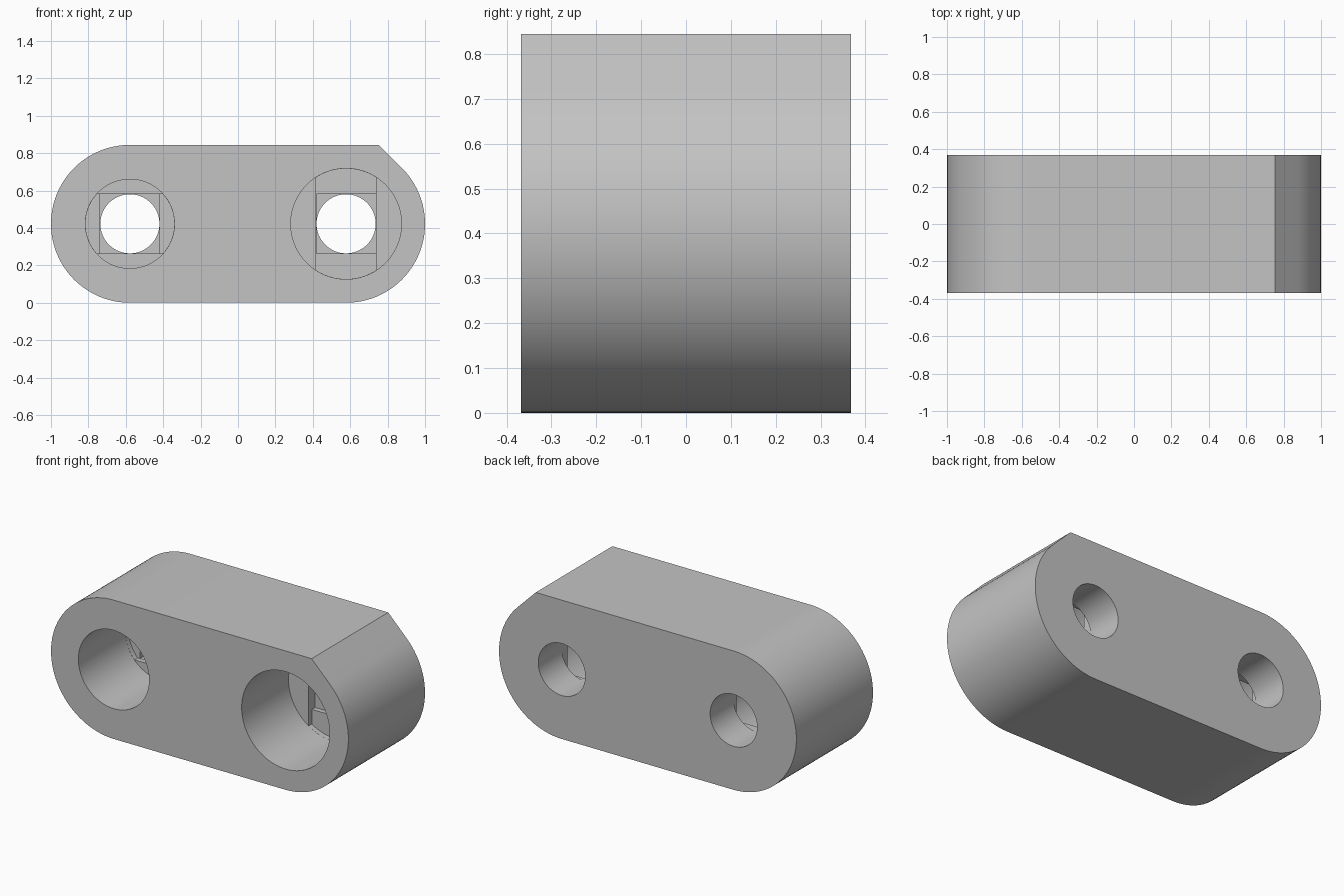
import bpy, bmesh
from math import sin, cos, asin, pi, tan

if "Cube" in bpy.data.objects:
    bpy.data.objects.remove(bpy.data.objects["Cube"], do_unlink=True)

R = 0.422          # end radius and half height of the link
CX = 1 - R         # hole centre distance from the middle
HALF = 0.368       # half thickness
HOLE = 0.16        # through hole radius
FLOOR = -HALF + 0.45   # y of the counterbore floor
STEP = 0.03            # depth of each bridging step

grey = bpy.data.materials.new("plain grey")
grey.use_nodes = True
grey.diffuse_color = (0.55, 0.55, 0.55, 1)
grey.node_tree.nodes["Principled BSDF"].inputs["Base Color"].default_value = (0.55, 0.55, 0.55, 1)


def arc(x, r, a0, a1, n):
    """Points on an arc around a hole centre, in the x-z plane."""
    return [(x + r * cos(a0 + (a1 - a0) * i / n), R + r * sin(a0 + (a1 - a0) * i / n))
            for i in range(n + 1)]


def prism(name, points, y0, y1):
    """Extrude an x-z outline from y0 to y1."""
    bm = bmesh.new()
    face = bm.faces.new([bm.verts.new((x, y0, z)) for x, z in points])
    new = bmesh.ops.extrude_face_region(bm, geom=[face])["geom"]
    bmesh.ops.translate(bm, vec=(0, y1 - y0, 0),
                        verts=[v for v in new if isinstance(v, bmesh.types.BMVert)])
    bmesh.ops.recalc_face_normals(bm, faces=bm.faces)
    mesh = bpy.data.meshes.new(name)
    bm.to_mesh(mesh)
    bm.free()
    mesh.materials.append(grey)
    obj = bpy.data.objects.new(name, mesh)
    bpy.context.collection.objects.link(obj)
    return obj


def circle(x, r):
    return arc(x, r, 0, 2 * pi, 96)[:-1]


def slot(x, r, upright):
    """Band as wide as the hole, ending on the counterbore wall."""
    a = asin(HOLE / r)
    turn = pi / 2 if upright else 0
    return arc(x, r, turn - a, turn + a, 24) + arc(x, r, turn + pi - a, turn + pi + a, 24)


# Link body: rounded ends, with a tangent 45 degree corner at the upper left
corner = (CX + R * tan(pi / 8), 2 * R)
outline = arc(CX, R, -pi / 2, pi / 4, 36) + [corner] + arc(-CX, R, pi / 2, 3 * pi / 2, 48)
body = prism("link_body", outline, -HALF, HALF)

# Stepped holes: counterbore, bridging slot, square, round hole
cutters = []
for x, bore, upright in ((-CX, 0.238, False), (CX, 0.296, True)):
    s = HOLE - 0.001
    square = [(x - s, R - s), (x + s, R - s), (x + s, R + s), (x - s, R + s)]
    cutters += [
        prism("bore_cutter", circle(x, bore), -0.5, FLOOR),
        prism("slot_cutter", slot(x, bore * 0.998, upright), 0, FLOOR + STEP),
        prism("square_cutter", square, -0.02, FLOOR + 2 * STEP),
        prism("hole_cutter", circle(x, HOLE - 0.002), -0.04, 0.5),
    ]

bpy.ops.object.select_all(action='DESELECT')
bpy.context.view_layer.objects.active = body
body.select_set(True)
for cutter in cutters:
    cutter.hide_render = True
    mod = body.modifiers.new("cut", 'BOOLEAN')
    mod.operation = 'DIFFERENCE'
    mod.solver = 'EXACT'
    mod.object = cutter
    bpy.ops.object.modifier_apply(modifier=mod.name)
    bpy.data.objects.remove(cutter, do_unlink=True)

bpy.ops.object.shade_smooth_by_angle(angle=pi / 6)
